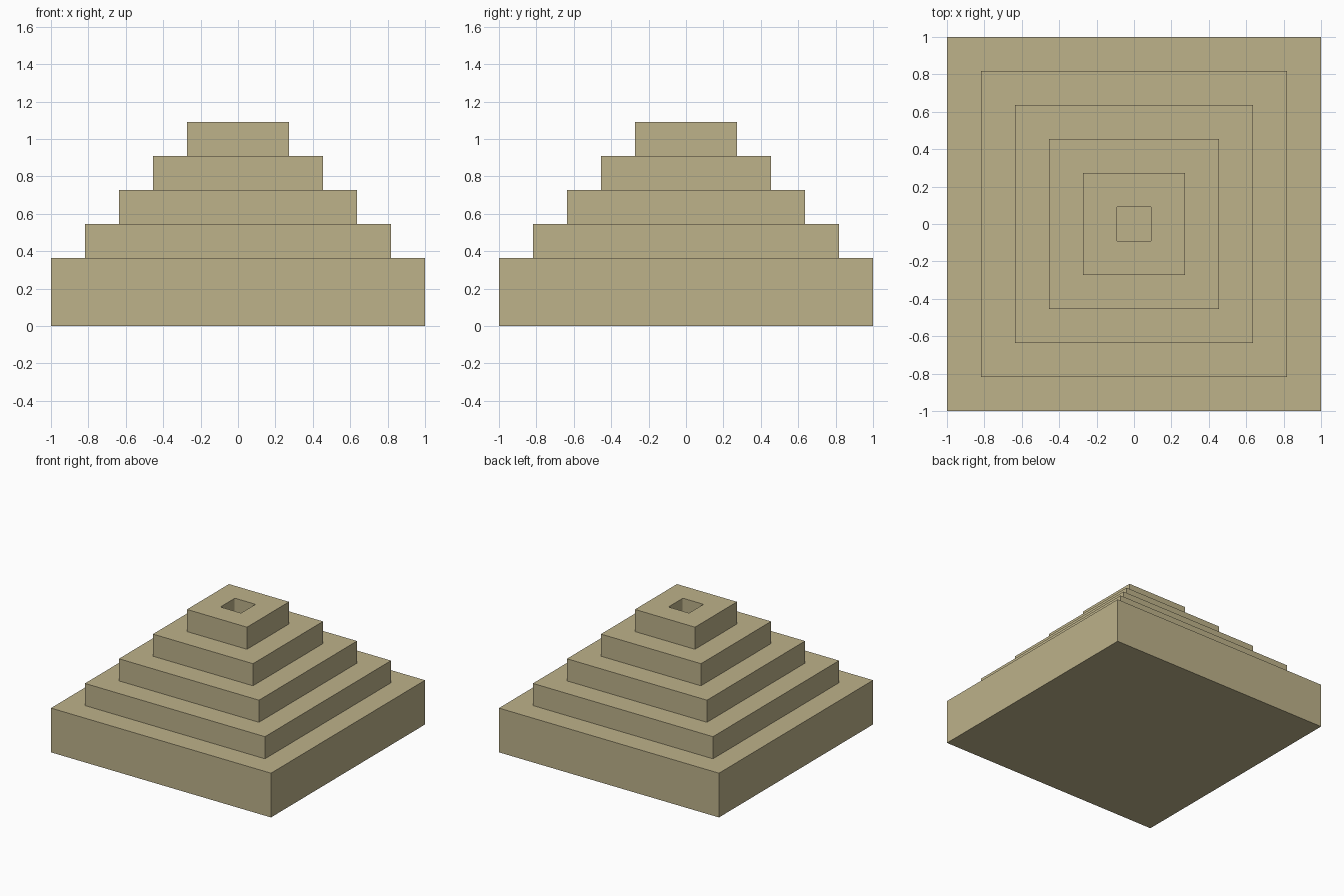
import bpy
import bmesh
from mathutils import Matrix, Vector

default_cube = bpy.data.objects.get("Cube")
if default_cube:
    bpy.data.objects.remove(default_cube, do_unlink=True)

UNIT = 2 / 11          # one block
TIERS = 5
BASE_HEIGHT = 2 * UNIT
SOCKET_HALF = 0.094

# Sandstone material
sandstone = bpy.data.materials.new("sandstone")
sandstone.use_nodes = True
colour = (0.51, 0.445, 0.255, 1)
sandstone.diffuse_color = colour
shader = sandstone.node_tree.nodes["Principled BSDF"]
shader.inputs["Base Color"].default_value = colour
shader.inputs["Roughness"].default_value = 0.9


def add_box(bm, half, bottom, top):
    size = Matrix.Diagonal((2 * half, 2 * half, top - bottom, 1))
    place = Matrix.Translation((0, 0, (bottom + top) / 2))
    return bmesh.ops.create_cube(bm, size=1, matrix=place @ size)


def finish(bm, name):
    bmesh.ops.recalc_face_normals(bm, faces=bm.faces)
    mesh = bpy.data.meshes.new(name)
    bm.to_mesh(mesh)
    bm.free()
    mesh.materials.append(sandstone)
    obj = bpy.data.objects.new(name, mesh)
    bpy.context.collection.objects.link(obj)
    return obj


# Stepped pyramid: inset and raise the top face for each tier
bm = bmesh.new()
add_box(bm, 1, 0, BASE_HEIGHT)
for tier in range(1, TIERS):
    top = max(bm.faces, key=lambda f: f.calc_center_median().z)
    bmesh.ops.inset_individual(bm, faces=[top], thickness=UNIT, use_even_offset=True)
    raised = bmesh.ops.extrude_discrete_faces(bm, faces=[top])["faces"]
    bmesh.ops.translate(bm, verts=raised[0].verts, vec=Vector((0, 0, UNIT)))
pyramid = finish(bm, "stepped_pyramid")

# Square socket in the top tier, with slightly rounded corners
summit = BASE_HEIGHT + (TIERS - 1) * UNIT
bm = bmesh.new()
add_box(bm, SOCKET_HALF, summit - UNIT, summit + UNIT)
uprights = [e for e in bm.edges if abs(e.verts[0].co.z - e.verts[1].co.z) > 0.1]
bmesh.ops.bevel(bm, geom=uprights, offset=0.01, segments=3, profile=0.5, affect='EDGES')
cutter = finish(bm, "socket_cutter")
cutter.hide_render = True

cut = pyramid.modifiers.new("socket", 'BOOLEAN')
cut.operation = 'DIFFERENCE'
cut.solver = 'EXACT'
cut.object = cutter
bpy.context.view_layer.objects.active = pyramid
pyramid.select_set(True)
bpy.ops.object.modifier_apply(modifier=cut.name)
bpy.data.objects.remove(cutter, do_unlink=True)
